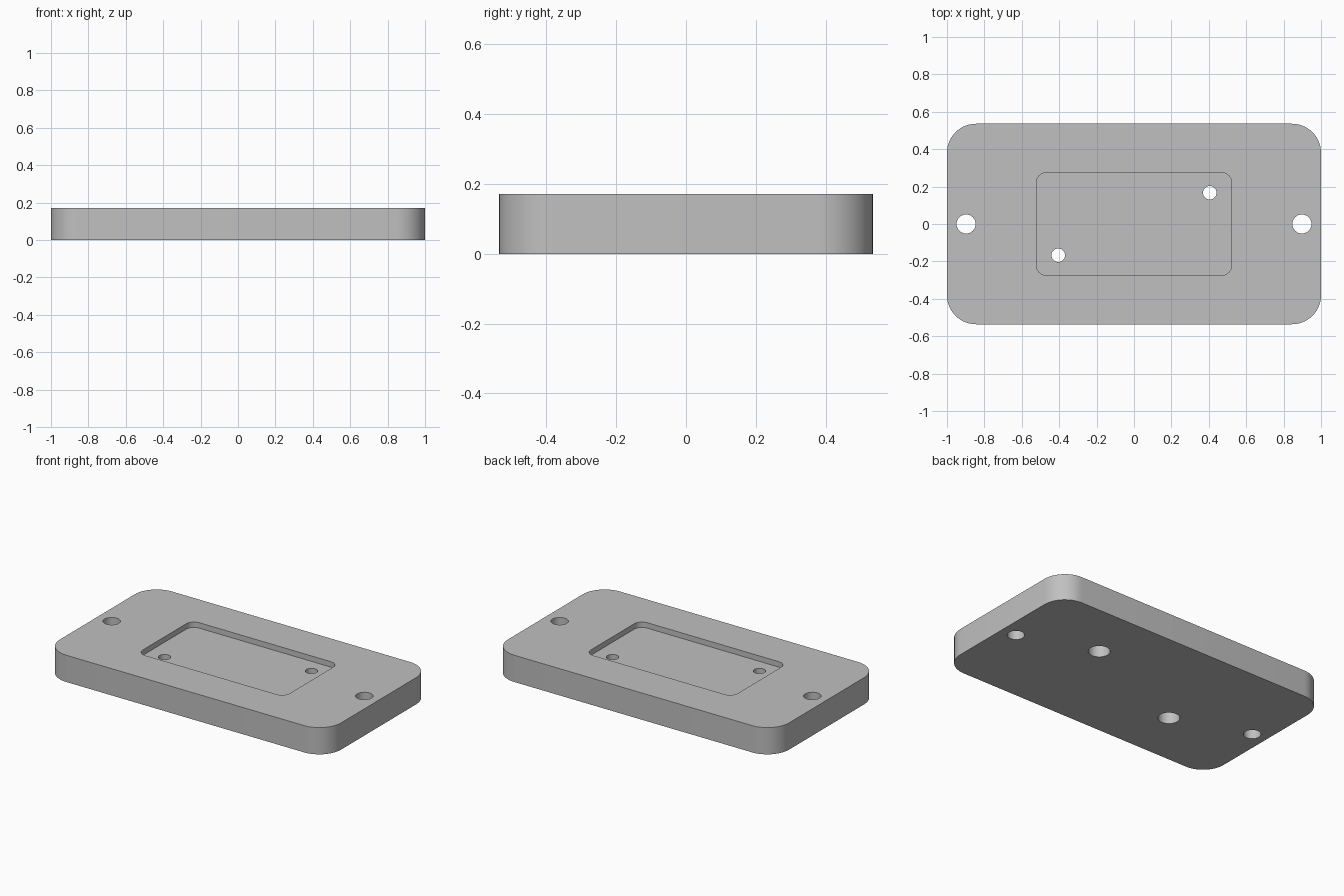
import bpy, bmesh
from math import radians, sin, cos, pi

cube = bpy.data.objects.get("Cube")
if cube:
    bpy.data.objects.remove(cube, do_unlink=True)

THICKNESS = 0.172
POCKET_FLOOR = 0.137
COUNTERBORE_TOP = 0.085

grey = bpy.data.materials.new("plain grey")
grey.use_nodes = True
grey.diffuse_color = (0.53, 0.53, 0.53, 1)
grey.node_tree.nodes["Principled BSDF"].inputs["Base Color"].default_value = grey.diffuse_color


def prism(name, outline, z0, z1):
    """Extrude a flat outline from z0 to z1."""
    bm = bmesh.new()
    face = bm.faces.new([bm.verts.new((x, y, z0)) for x, y in outline])
    top = bmesh.ops.extrude_face_region(bm, geom=[face])["geom"]
    verts = [g for g in top if isinstance(g, bmesh.types.BMVert)]
    bmesh.ops.translate(bm, vec=(0, 0, z1 - z0), verts=verts)
    bmesh.ops.recalc_face_normals(bm, faces=bm.faces)
    mesh = bpy.data.meshes.new(name)
    bm.to_mesh(mesh)
    bm.free()
    mesh.materials.append(grey)
    obj = bpy.data.objects.new(name, mesh)
    bpy.context.collection.objects.link(obj)
    return obj


def rounded_rectangle(half_x, half_y, radius, steps=12):
    points = []
    for corner, (sx, sy) in enumerate([(1, 1), (-1, 1), (-1, -1), (1, -1)]):
        for i in range(steps + 1):
            a = (corner + i / steps) * pi / 2
            points.append((sx * (half_x - radius) + radius * cos(a),
                           sy * (half_y - radius) + radius * sin(a)))
    return points


def circle(x, y, radius, steps=40):
    return [(x + radius * cos(2 * pi * i / steps),
             y + radius * sin(2 * pi * i / steps)) for i in range(steps)]


# Rounded plate body
plate = prism("mounting_plate", rounded_rectangle(1, 0.536, 0.155), 0, THICKNESS)

# Shallow pocket in the top
cutters = [prism("pocket_cutter", rounded_rectangle(0.522, 0.275, 0.055),
                 POCKET_FLOOR, THICKNESS + 0.1)]

# End holes, and pocket holes counterbored from beneath
for side in (-1, 1):
    x, y = side * 0.405, side * 0.167
    cutters += [
        prism("end_hole_cutter", circle(side * 0.898, 0, 0.051), -0.1, THICKNESS + 0.1),
        prism("pocket_hole_cutter", circle(x, y, 0.036), -0.1, THICKNESS + 0.1),
        prism("counterbore_cutter", circle(x, y, 0.064), -0.1, COUNTERBORE_TOP),
    ]

bpy.ops.object.select_all(action="DESELECT")
plate.select_set(True)
bpy.context.view_layer.objects.active = plate
for cutter in cutters:
    cutter.hide_render = True
    cut = plate.modifiers.new(cutter.name, "BOOLEAN")
    cut.operation = "DIFFERENCE"
    cut.solver = "EXACT"
    cut.object = cutter
    bpy.ops.object.modifier_apply(modifier=cut.name)
    bpy.data.objects.remove(cutter, do_unlink=True)

bpy.ops.object.shade_smooth_by_angle(angle=radians(30))
